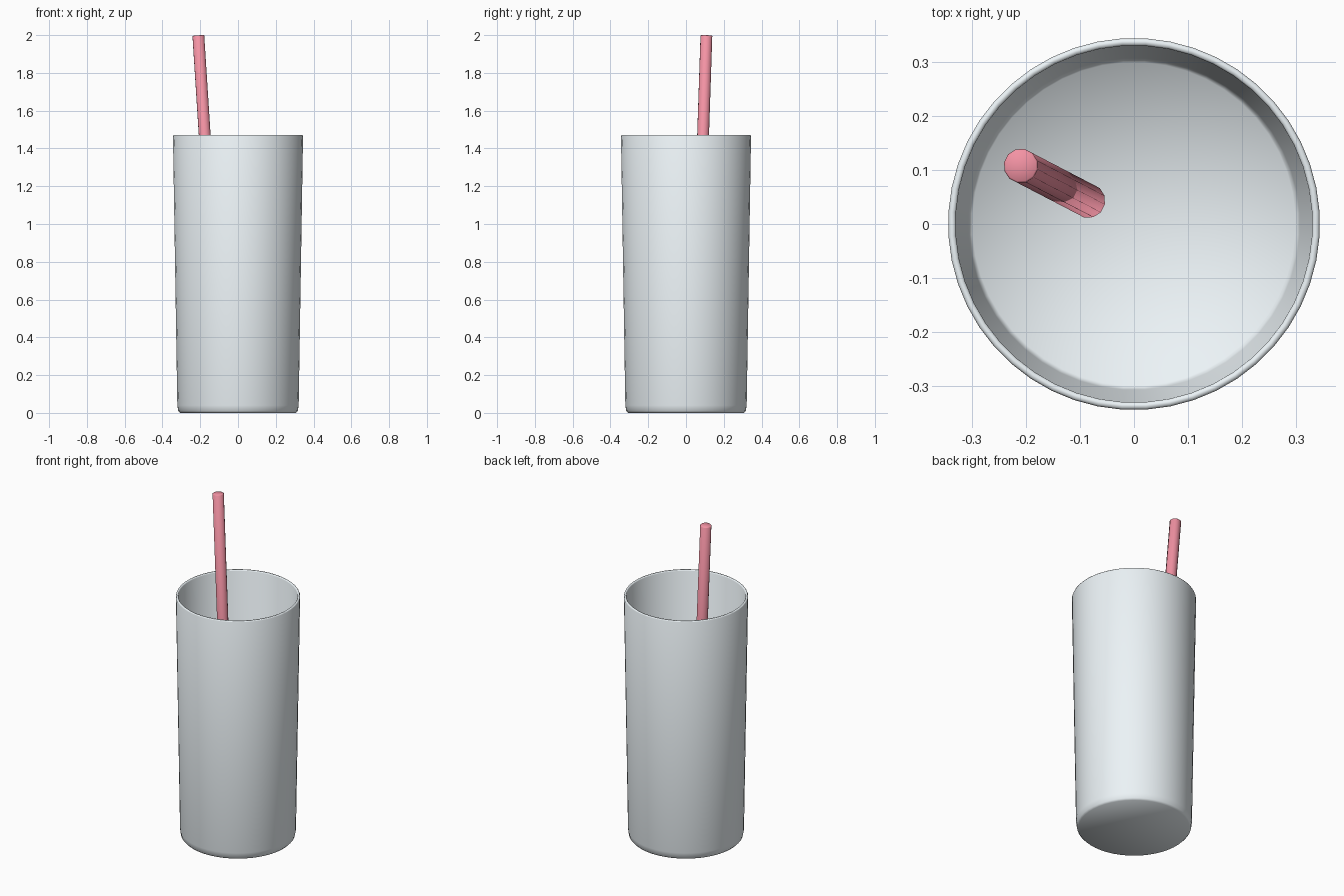
import bpy, bmesh, math
from mathutils import Vector

if "Cube" in bpy.data.objects:
    bpy.data.objects.remove(bpy.data.objects["Cube"])

def lathe(name, profile, sides, color, offset=0.0):
    """Spin an (r, z) profile around z; r = 0 at both ends closes the surface."""
    bm = bmesh.new()
    rings = []
    for r, z in profile:
        if r == 0:
            rings.append([bm.verts.new((0, 0, z))] * sides)
        else:
            rings.append([bm.verts.new((r * math.cos(2 * math.pi * (i + offset) / sides),
                                        r * math.sin(2 * math.pi * (i + offset) / sides), z))
                          for i in range(sides)])
    for a, b in zip(rings, rings[1:]):
        for i in range(sides):
            j = (i + 1) % sides
            bm.faces.new(list(dict.fromkeys((a[i], a[j], b[j], b[i]))))
    bmesh.ops.recalc_face_normals(bm, faces=bm.faces)
    for f in bm.faces:
        f.smooth = True
    mesh = bpy.data.meshes.new(name)
    bm.to_mesh(mesh)
    bm.free()
    mat = bpy.data.materials.new(name + "_colour")
    mat.diffuse_color = color
    mat.use_nodes = True
    mat.node_tree.nodes["Principled BSDF"].inputs["Base Color"].default_value = mat.diffuse_color
    mesh.materials.append(mat)
    obj = bpy.data.objects.new(name, mesh)
    bpy.context.collection.objects.link(obj)
    return obj

# Tapered cup, smooth all over: underside, base, outer wall, rim, inner wall, floor
lathe("cup", [(0, 0), (0.308, 0), (0.317, 0.01), (0.322, 0.04),
              (0.345, 1.465), (0.342, 1.471), (0.334, 1.471), (0.331, 1.465),
              (0.308, 0.035), (0.300, 0.02), (0, 0.02)], 48, (0.84, 0.9, 0.93, 1), 0.5)

# Leaning straw with softened ends
top, base = Vector((-0.21, 0.108, 1.998)), Vector((-0.085, 0.043, 0.04))
axis = top - base
h, r, b = axis.length, 0.032, 0.003
straw = lathe("straw", [(0, 0), (r - b, 0), (r, b), (r, h - b), (r - b, h), (0, h)],
              12, (0.9, 0.29, 0.37, 1), 0.5)
straw.location = base
straw.rotation_euler = axis.to_track_quat('Z', 'Y').to_euler()
